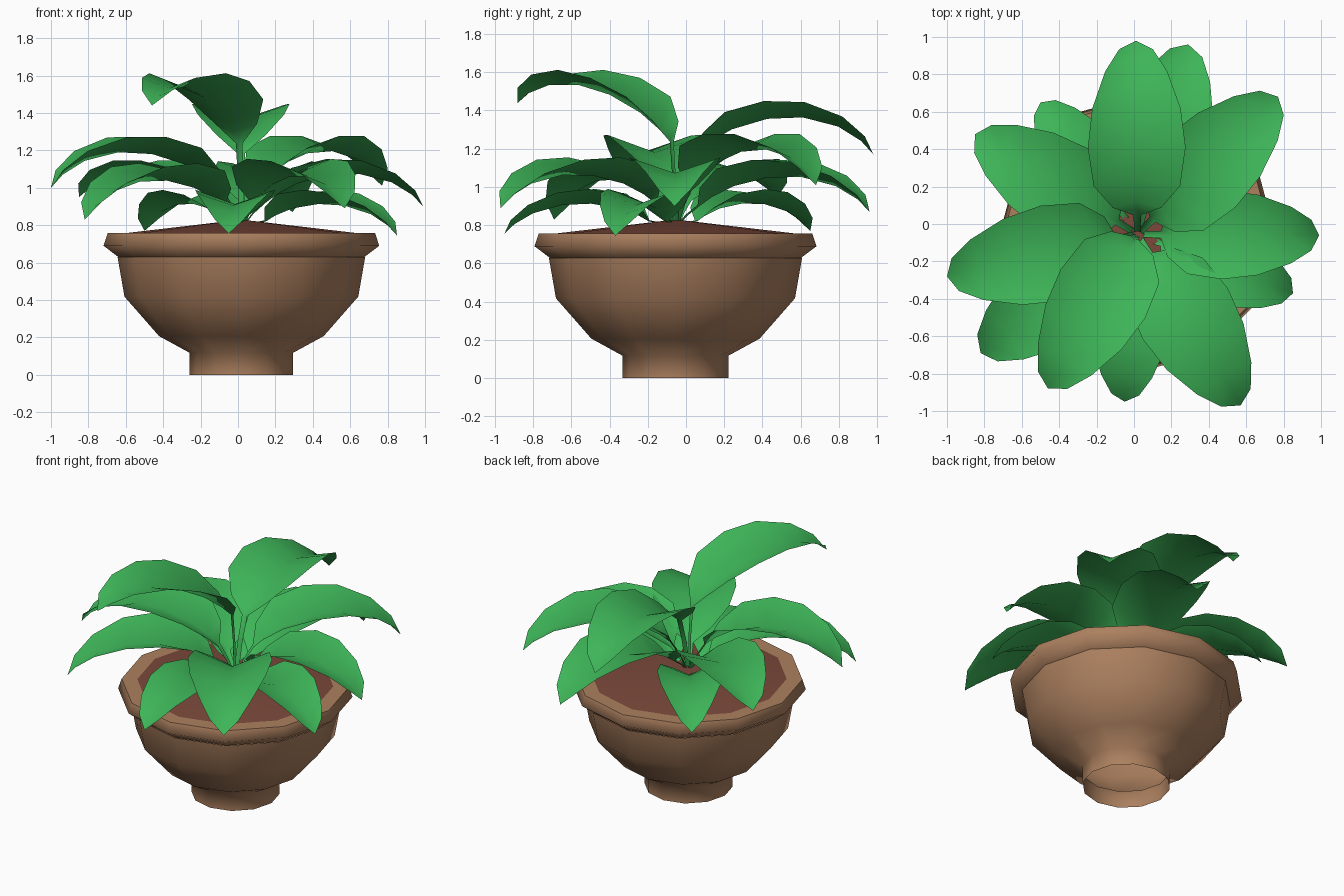
import bpy, math
from mathutils import Vector

if "Cube" in bpy.data.objects:
    bpy.data.objects.remove(bpy.data.objects["Cube"])

CX, CY = 0.018, -0.055   # axis of the pot


def material(name, rgb):
    m = bpy.data.materials.new(name)
    m.diffuse_color = (*rgb, 1)
    m.use_nodes = True
    m.node_tree.nodes["Principled BSDF"].inputs["Base Color"].default_value = m.diffuse_color
    return m


CLAY = material("clay", (0.413, 0.216, 0.114))
SOIL = material("soil", (0.198, 0.066, 0.043))
GREEN = material("leaf green", (0.047, 0.46, 0.097))


def add_mesh(name, verts, faces, mat):
    me = bpy.data.meshes.new(name)
    me.from_pydata(verts, [], faces)
    me.materials.append(mat)
    me.shade_smooth()
    ob = bpy.data.objects.new(name, me)
    bpy.context.collection.objects.link(ob)
    return ob


def lathe(name, profile, mat, tip=None, angle=50):
    """Spin a (radius, z) profile with 12 sides, optionally ending in a point."""
    n, verts, faces = 12, [], []
    for r, z in profile:
        for k in range(n):
            a = 2 * math.pi * k / n
            verts.append((CX + r * math.cos(a), CY + r * math.sin(a), z))
    for i in range(len(profile) - 1):
        for k in range(n):
            j = (k + 1) % n
            faces.append((i * n + k, i * n + j, (i + 1) * n + j, (i + 1) * n + k))
    last = (len(profile) - 1) * n
    if tip is not None:
        verts.append((CX, CY, tip))
        faces += [(last + k, last + (k + 1) % n, len(verts) - 1) for k in range(n)]
    ob = add_mesh(name, verts, faces, mat)
    bpy.ops.object.select_all(action='DESELECT')
    ob.select_set(True)
    bpy.context.view_layer.objects.active = ob
    bpy.ops.object.shade_smooth_by_angle(angle=math.radians(angle))
    return ob


# Pot: open foot and bowl, thick rim, mounded soil
lathe("pot_bowl", [(0.277, 0), (0.277, 0.118), (0.44, 0.207), (0.625, 0.418),
                   (0.662, 0.63)], CLAY, angle=65)
lathe("pot_rim", [(0.655, 0.628), (0.737, 0.69), (0.715, 0.758), (0.61, 0.758)],
      CLAY, angle=71.5)
lathe("soil", [(0.625, 0.757)], SOIL, tip=0.83)

# Leaf stations: position along the leaf, arch height, half width, fold
STATIONS = [(0, 0, 0.02, 0.4), (0.07, 0.28, 0.13, 0.45), (0.2, 0.65, 0.23, 0.42),
            (0.4, 0.95, 0.26, 0.36), (0.6, 1.0, 0.235, 0.34), (0.8, 0.76, 0.165, 0.34),
            (0.93, 0.37, 0.09, 0.34), (1, 0, 0, 0)]

# Leaves: tip x, y, z, then base radius, base z, arch height
LEAVES = [
    (0.01, 0.98, 1.17, 0.11, 1.18, 0.19),
    (-0.46, -0.88, 1.44, 0.03, 1.235, 0.175),
    (0.77, 0.68, 1.01, 0.12, 1.00, 0.19),
    (-1.00, -0.28, 1.00, 0.12, 1.00, 0.19),
    (-0.85, 0.48, 0.95, 0.13, 0.92, 0.13),
    (0.99, -0.06, 0.90, 0.13, 0.92, 0.165),
    (0.57, -0.97, 0.89, 0.13, 0.92, 0.16),
    (0.29, 0.96, 0.87, 0.13, 0.90, 0.17),
    (-0.82, -0.69, 0.83, 0.13, 0.90, 0.175),
    (0.85, -0.37, 0.745, 0.14, 0.82, 0.13),
    (-0.05, -0.95, 0.755, 0.14, 0.82, 0.125),
    (-0.50, 0.65, 0.77, 0.14, 0.82, 0.12),
]

for n, (tx, ty, tz, r0, zb, arch) in enumerate(LEAVES):
    root = Vector((CX, CY, 0))
    d = Vector((tx, ty, 0)) - root
    reach = d.length
    d.normalize()
    side = Vector((-d.y, d.x, 0))
    length = reach - r0

    def at(r, z):
        return root + d * r + Vector((0, 0, z))

    # Narrow stalk out of the soil, then the arching blade
    rows = [(at(0.01, 0.79 - 0.1 * (zb < 0.85)), 0.018, 0.4),
            (at(0.5 * r0, 0.79 + 0.55 * (zb - 0.79)), 0.018, 0.4)]
    rows += [(at(r0 + length * t, zb + (tz - zb) * t + arch * v), w * length / 0.92, fold)
             for t, v, w, fold in STATIONS]
    last = len(rows) - 1

    # Strip folded up in a shallow V along its crease, closed at the tip
    verts, faces = [], []
    for i, (p, w, fold) in enumerate(rows[:-1]):
        tan = (rows[i + 1][0] - rows[max(i - 1, 0)][0]).normalized()
        lift = tan.cross(side) * (fold * w)
        verts += [p + side * w + lift, p, p - side * w + lift]
    verts.append(rows[last][0])
    for i in range(last - 1):
        a, b = 3 * i, 3 * i + 3
        faces += [(a, a + 1, b + 1, b), (a + 1, a + 2, b + 2, b + 1)]
    a, end = 3 * (last - 1), 3 * last
    faces += [(a, a + 1, end), (a + 1, a + 2, end)]
    add_mesh("leaf_%02d" % (n + 1), verts, faces, GREEN)
